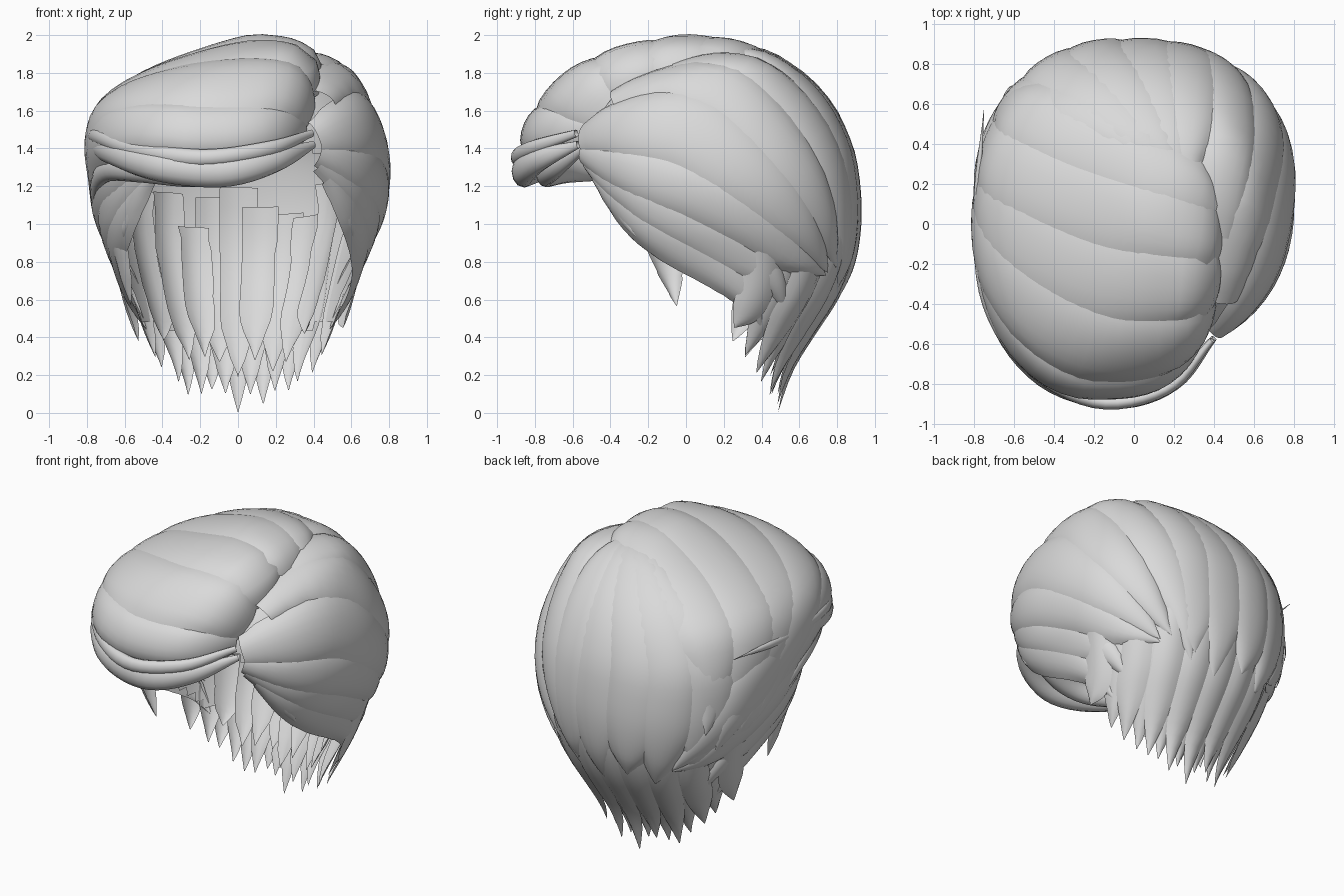
import bpy, math, random
from mathutils import Vector
from mathutils.bvhtree import BVHTree

if "Cube" in bpy.data.objects:
    bpy.data.objects.remove(bpy.data.objects["Cube"])

random.seed(4)
hair = bpy.data.materials.new("hair_grey")
hair.diffuse_color = (0.7, 0.7, 0.7, 1)
hair.use_nodes = True
hair.node_tree.nodes["Principled BSDF"].inputs["Base Color"].default_value = hair.diffuse_color
MID = Vector((0, 0.05, 1.1))


def make(name, verts, faces):
    me = bpy.data.meshes.new(name)
    me.from_pydata([tuple(v) for v in verts], [], faces)
    me.materials.append(hair)
    for p in me.polygons:
        p.use_smooth = True
    ob = bpy.data.objects.new(name, me)
    bpy.context.collection.objects.link(ob)
    return ob


def spline(pts, n):
    """Even Catmull-Rom sampling of n tuples."""
    pts = [Vector(p) for p in pts]
    p = [2 * pts[0] - pts[1]] + pts + [2 * pts[-1] - pts[-2]]
    out = []
    for i in range(n):
        f = i / (n - 1) * (len(pts) - 1)
        k = min(int(f), len(pts) - 2)
        t = f - k
        a, b, c, d = p[k:k + 4]
        out.append(0.5 * (2 * b + (c - a) * t + (2 * a - 5 * b + 4 * c - d) * t * t
                          + (3 * b - a - 3 * c + d) * t ** 3))
    return out


def envelope(rings, right, left, seg=64, rows=48):
    """Guide surface lofted from rounded oval rings: z, x0, x1, y0, y1."""
    verts = []
    for z, x0, x1, y0, y1 in spline(rings, rows):
        for j in range(seg):
            a = 2 * math.pi * j / seg
            c, s = math.cos(a), math.sin(a)
            e = 2 / (right if c > 0 else left)
            verts.append(Vector(((x0 + x1) / 2 + (x1 - x0) / 2 * math.copysign(abs(c) ** e, c),
                                 (y0 + y1) / 2 + (y1 - y0) / 2 * math.copysign(abs(s) ** e, s), z)))
    faces = [(i * seg + j, i * seg + (j + 1) % seg, (i + 1) * seg + (j + 1) % seg, (i + 1) * seg + j)
             for i in range(rows - 1) for j in range(seg)]
    return verts, faces, BVHTree.FromPolygons(verts, faces)


body = envelope([(-.06, -.4, .4, -.38, .49), (.2, -.49, .49, -.45, .57), (.4, -.57, .57, -.5, .69),
                 (.6, -.64, .64, -.55, .82), (.8, -.7, .7, -.6, .9), (1, -.76, .77, -.62, .93),
                 (1.2, -.79, .805, -.64, .925), (1.4, -.79, .79, -.66, .89), (1.6, -.71, .73, -.6, .8),
                 (1.75, -.58, .65, -.42, .68), (1.85, -.4, .56, -.16, .55), (1.92, -.2, .38, .0, .42),
                 (1.95, .02, .14, .1, .22)], 2.3, 2.3)
sweep = envelope([(.7, -.67, .3, -.6, .86), (1, -.77, .3, -.62, .92), (1.22, -.79, .34, -.8, .91),
                  (1.42, -.81, .4, -.88, .87), (1.6, -.77, .43, -.83, .8), (1.72, -.66, .445, -.73, .7),
                  (1.83, -.46, .44, -.6, .6), (1.92, -.22, .4, -.43, .45), (1.98, -.02, .28, -.2, .25),
                  (2.0, .07, .13, -.03, .05)], 3, 2.1)


def snap(env, p):
    loc, nor, _, _ = env[2].find_nearest(p)
    if nor.dot(loc - MID) < 0:
        nor = -nor
    return loc, nor


def lock(name, env, pts, w, lift=0.0, bulge=.04, root=.5, taper=.5, rows=26, cols=9):
    """Tapered hair lock hugging a guide surface, arched across its width."""
    path = [snap(env, p) for p in spline(pts, rows)]
    verts, faces = [], []
    for i, (c, n) in enumerate(path):
        s = i / (rows - 1)
        tan = path[min(i + 1, rows - 1)][0] - path[max(i - 1, 0)][0]
        side = tan.cross(n).normalized()
        grow = root + (1 - root) * math.sin(min(1, s / .35) * math.pi / 2)
        fall = 1 - max(0, (s - taper) / (1 - taper)) ** 1.7
        half = max(.002, w * grow * fall)
        k = min(1, 2 * fall)
        for j in range(cols):
            t = 2 * j / (cols - 1) - 1
            loc, nor = snap(env, c + side * half * t)
            verts.append(loc + nor * (lift - bulge * (k * abs(t) ** 2.4 + .4 * (1 - k))))
    for i in range(rows - 1):
        for j in range(cols - 1):
            a = i * cols + j
            faces.append((a, a + 1, a + cols + 1, a + cols))
    return make(name, verts, faces)


def roll(name, pts, rows=36, seg=12):
    """Closed rolled strand; each point is x, y, z, radius."""
    path = spline(pts, rows)
    verts = []
    for i, p in enumerate(path):
        c = Vector(p[:3])
        tan = Vector((path[min(i + 1, rows - 1)] - path[max(i - 1, 0)])[:3]).normalized()
        out = tan.cross(Vector((0, 0, 1))).normalized()
        up = out.cross(tan)
        r = max(.002, p[3])
        for j in range(seg):
            a = 2 * math.pi * j / seg
            verts.append(c + out * r * .75 * math.cos(a) + up * r * math.sin(a))
    faces = [(i * seg + j, i * seg + (j + 1) % seg, (i + 1) * seg + (j + 1) % seg, (i + 1) * seg + j)
             for i in range(rows - 1) for j in range(seg)]
    make(name, verts, faces)


def hairline(y):
    """Lowest height of the under layer at depth y."""
    k = [(-.62, 1.45), (-.35, 1.12), (0, .88), (.2, .75), (.35, .5), (.6, .42)]
    for (a, za), (b, zb) in zip(k, k[1:]):
        if y < b:
            return za + (zb - za) * max(0, (y - a) / (b - a))
    return .42


# under layers that close the gaps between locks
for name, env, depth, keep in (
        ("under_layer", body, .05, lambda c: c.z > hairline(c.y)),
        ("sweep_under_layer", sweep, .04, lambda c: c.z > 1.36 and c.y < .5)):
    vs, fs, _ = env
    inner = []
    for v in vs:
        l, n = snap(env, v)
        inner.append(l - n * depth)
    used = [f for f in fs if keep(sum((vs[i] for i in f), Vector()) / 4)]
    ids = {k: i for i, k in enumerate(sorted({i for f in used for i in f}))}
    make(name, [inner[k] for k in ids], [tuple(ids[i] for i in f) for f in used])

# side locks, swept back from the temple on both sides
side_locks = [
    ([(.5, -.54, 1.28), (.6, -.4, 1.1), (.66, -.27, .9)], .07, -.03),
    ([(.5, -.5, 1.25), (.64, -.32, 1.05), (.7, -.1, .9), (.66, .15, .78), (.58, .33, .62), (.52, .42, .42)], .13, -.025),
    ([(.46, -.56, 1.33), (.66, -.3, 1.15), (.75, -.05, 1), (.72, .2, .87), (.62, .45, .72), (.54, .57, .5)], .15, -.015),
    ([(.44, -.57, 1.38), (.66, -.3, 1.28), (.78, 0, 1.18), (.76, .3, 1.03), (.66, .6, .82), (.5, .85, .68)], .18, 0),
    ([(.43, -.57, 1.45), (.62, -.32, 1.52), (.74, 0, 1.5), (.76, .3, 1.28), (.68, .6, 1), (.5, .85, .7)], .25, .008),
    ([(.43, -.35, 1.62), (.5, -.1, 1.74), (.6, .2, 1.7), (.66, .5, 1.4), (.58, .75, 1.05), (.42, .88, .74)], .22, .004),
    ([(.43, -.05, 1.78), (.46, .2, 1.83), (.48, .5, 1.68), (.43, .77, 1.3), (.35, .9, .95), (.24, .88, .6)], .2, 0),
]
for tag, sx in (("right", 1), ("left", -1)):
    for i, (pts, w, lift) in enumerate(side_locks):
        if sx < 0 and i > 4:
            continue
        lock(f"{tag}_side_lock_{i}", body, [(sx * x, y, z) for x, y, z in pts], w, lift, root=.45, taper=.55)
lock("left_loose_tip", body, [(-.76, -.2, 1.15), (-.7, -.13, .85), (-.62, -.06, .55)], .13, -.03, taper=.3)

# back locks fanning out from the crown
for i, (x, end) in enumerate([(-.62, .8), (-.42, .62), (.28, .7), (-.2, .68), (.06, .58)]):
    def back(k, z, r):
        return (x * k, r * math.sqrt(1 - (x * k / .85) ** 2), z)
    lock(f"back_lock_{i}", body,
         [(.22 + x * .15, .28, 1.93), (.1 + x * .55, .58, 1.76), back(.95, 1.45, .87),
          back(1, 1.1, .93), back(.9, .85, .9), back(.75, end, .84)], .22, .005 * (i % 2), .035, .35, .6)

# nape locks with pointed ends, outer row then blunt-topped inner row
for i in range(17):
    x = -.64 + i * .08
    tip = .0 + .85 * x * x + (.12 * random.random() if i != 8 else 0)
    y = math.sqrt(1 - (x / .74) ** 2)
    lock(f"nape_lock_{i}", body, [(x * 1.1, .9 * y, .95), (x * 1.04, .8 * y, .66),
                                  (x * .95, .66 * y, .36 + .4 * x * x), (x * .84, .5 * y, tip)],
         .1, -.012 - .025 * (i % 2), .02, root=.9, taper=.55, rows=16, cols=5)
for i in range(9):
    x = -.48 + i * .12
    top = .85 + .4 * random.random()
    y = math.sqrt(1 - (x / .72) ** 2)
    lock(f"inner_nape_lock_{i}", body, [(x * 1.1, .9 * y, top), (x, .75 * y, .6),
                                        (x * .85, .55 * y, .14 + .6 * x * x + .12 * random.random())],
         .11, -.08 - .03 * (i % 3), .015, root=1, taper=.65, rows=12, cols=5)

# large swept fringe from the parting across to the left
fringe = [
    ([(.38, .12, 1.87), (.15, .22, 1.95), (-.2, .36, 1.84), (-.5, .5, 1.62), (-.65, .6, 1.35), (-.62, .68, 1.0)], .22),
    ([(.43, -.05, 1.8), (.2, 0, 1.97), (-.15, .08, 1.92), (-.5, .2, 1.77), (-.74, .33, 1.5), (-.75, .48, 1.15), (-.65, .6, .85)], .25),
    ([(.43, -.28, 1.7), (.2, -.3, 1.87), (-.15, -.28, 1.88), (-.5, -.12, 1.76), (-.75, .1, 1.52), (-.78, .32, 1.15), (-.7, .45, .9)], .27),
    ([(.42, -.46, 1.58), (.2, -.58, 1.72), (-.15, -.6, 1.73), (-.5, -.43, 1.68), (-.75, -.13, 1.52), (-.79, .15, 1.25), (-.74, .35, 1.0)], .25),
    ([(.4, -.55, 1.47), (.15, -.8, 1.49), (-.2, -.83, 1.48), (-.55, -.62, 1.5), (-.77, -.3, 1.45), (-.8, .05, 1.25), (-.76, .25, 1.05)], .19),
]
for i, (pts, w) in enumerate(fringe):
    lock(f"fringe_lock_{i}", sweep, pts, w, .005 * (i % 2), .032, root=.6, taper=.6, rows=34)

# rolled strands along the lower edge of the fringe
roll("fringe_roll_main", [(.4, -.57, 1.42, .02), (.2, -.78, 1.34, .065), (-.08, -.86, 1.28, .085),
                          (-.42, -.77, 1.31, .085), (-.66, -.5, 1.38, .07), (-.77, -.08, 1.42, .045), (-.77, .3, 1.44, 0)])
roll("fringe_roll_upper", [(.39, -.58, 1.48, .02), (.17, -.82, 1.4, .04), (-.18, -.89, 1.35, .045),
                           (-.52, -.71, 1.39, .05), (-.735, -.38, 1.46, .04), (-.78, .1, 1.47, .03), (-.75, .57, 1.5, 0)])
roll("fringe_roll_inner", [(.36, -.54, 1.4, .02), (.1, -.7, 1.3, .065), (-.22, -.74, 1.26, .065),
                           (-.52, -.6, 1.29, .07), (-.7, -.3, 1.28, .06), (-.75, 0, 1.15, .04), (-.71, .2, .95, 0)])
